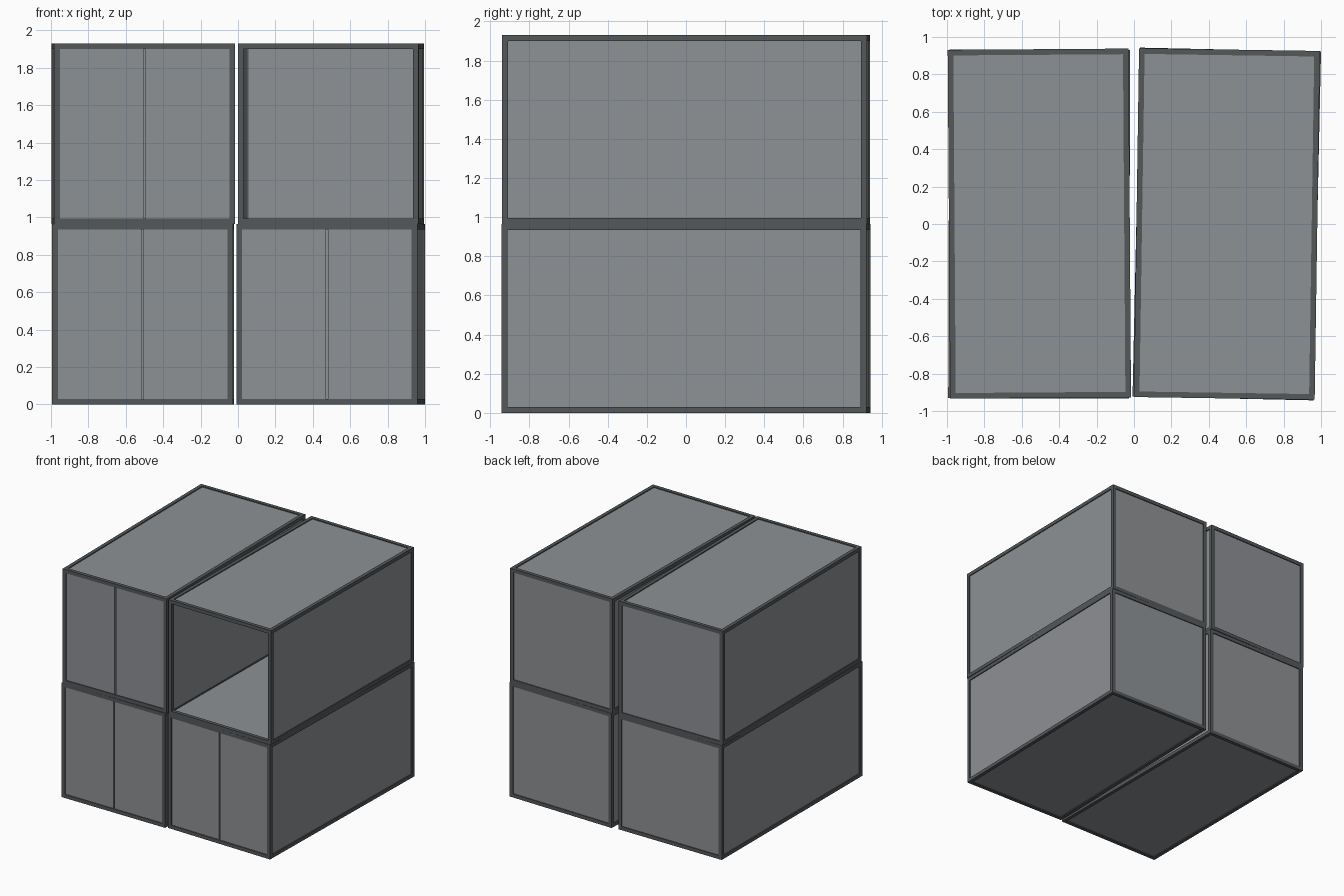
import bpy
from mathutils import Matrix

if "Cube" in bpy.data.objects:
    bpy.data.objects.remove(bpy.data.objects["Cube"])

W, L, H = 0.967, 1.865, 0.965   # container size
B = 0.03                        # frame bar thickness
INSET, T = 0.008, 0.014         # panel recess and thickness


def grey(name, rgb):
    mat = bpy.data.materials.new(name)
    mat.diffuse_color = (*rgb, 1)
    mat.use_nodes = True
    mat.node_tree.nodes["Principled BSDF"].inputs["Base Color"].default_value = mat.diffuse_color
    return mat


FRAME = grey("dark_grey", (0.09, 0.098, 0.102))
PANEL = grey("mid_grey", (0.27, 0.285, 0.3))


def mesh_from_boxes(name, boxes, place, mat):
    """Join (centre, size) boxes into one object, positioned by a matrix."""
    verts, faces = [], []
    for c, s in boxes:
        n = len(verts)
        for i in range(8):
            sign = ((i & 1) - .5, (i >> 1 & 1) - .5, (i >> 2) - .5)
            verts.append([c[k] + sign[k] * s[k] for k in range(3)])
        for f in ((0, 2, 3, 1), (4, 5, 7, 6), (0, 1, 5, 4),
                  (2, 6, 7, 3), (0, 4, 6, 2), (1, 3, 7, 5)):
            faces.append([n + v for v in f])
    me = bpy.data.meshes.new(name)
    me.from_pydata(verts, [], faces)
    me.materials.append(mat)
    ob = bpy.data.objects.new(name, me)
    ob.matrix_world = place
    bpy.context.collection.objects.link(ob)
    return ob


def container(name, x, y, z, turn, doors=True):
    place = Matrix.Translation((x, y, z + H / 2)) @ Matrix.Rotation(turn, 4, 'Z')
    size = (W, L, H)

    # twelve frame bars: posts full height, rails fitted between them
    bars = []
    for axis in range(3):
        a, b = [k for k in range(3) if k != axis]
        for sa in (-1, 1):
            for sb in (-1, 1):
                c, s = [0, 0, 0], [B, B, B]
                c[a] = sa * (size[a] - B) / 2
                c[b] = sb * (size[b] - B) / 2
                s[axis] = size[axis] - (0 if axis == 2 else 2 * B)
                bars.append((c, s))
    mesh_from_boxes(name + "_frame", bars, place, FRAME)

    # recessed panels on five sides
    panels = []
    for axis, side in ((0, -1), (0, 1), (1, 1), (2, -1), (2, 1)):
        c, s = [0, 0, 0], [k - 2 * B for k in size]
        c[axis] = side * (size[axis] / 2 - INSET - T / 2)
        s[axis] = T
        panels.append((c, s))
    mesh_from_boxes(name + "_panels", panels, place, PANEL)

    # pair of front doors with a narrow gap
    if doors:
        gap = 0.01
        w = (W - 2 * B - gap) / 2
        for label, side in (("left", -1), ("right", 1)):
            mesh_from_boxes(f"{name}_{label}_door",
                            [((side * (w + gap) / 2, -L / 2 + INSET + T / 2, 0),
                              (w, T, H - 2 * B))], place, PANEL)


# two stacks of two, each slightly askew; one is open at the front
container("lower_left_container", -0.507, 0, 0, -0.003)
container("lower_right_container", 0.496, 0, 0, -0.022)
container("upper_left_container", -0.506, 0.002, H, 0.007)
container("upper_right_container", 0.4965, 0, H, -0.015, doors=False)
